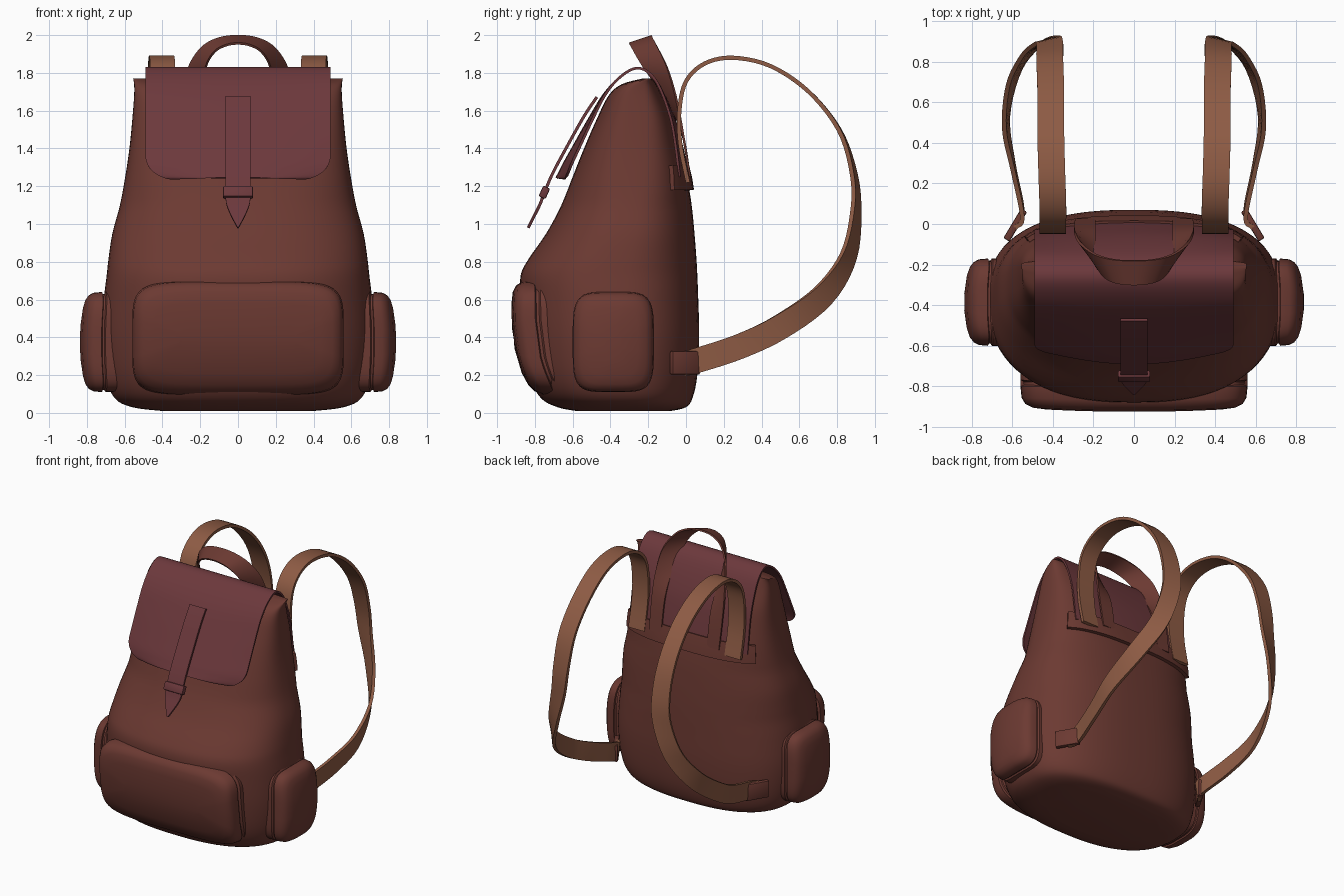
import bpy, bmesh, math
from mathutils import Vector

if "Cube" in bpy.data.objects:
    bpy.data.objects.remove(bpy.data.objects["Cube"])


def material(name, rgb):
    m = bpy.data.materials.new(name)
    m.diffuse_color = (*rgb, 1)
    m.use_nodes = True
    m.node_tree.nodes["Principled BSDF"].inputs["Base Color"].default_value = m.diffuse_color
    return m


BROWN = material("brown_leather", (0.15, 0.042, 0.032))
PLUM = material("plum_leather", (0.15, 0.04, 0.045))
TAN = material("tan_leather", (0.27, 0.105, 0.058))


def smooth(pts, n):
    """Catmull-Rom through points of any dimension, n steps per span."""
    p = [pts[0]] + list(pts) + [pts[-1]]
    out = []
    for i in range(1, len(p) - 2):
        for k in range(n):
            t = k / n
            out.append(tuple(0.5 * (2 * b + (c - a) * t + (2 * a - 5 * b + 4 * c - d) * t * t
                                    + (3 * b - a - 3 * c + d) * t ** 3)
                             for a, b, c, d in zip(*p[i - 1:i + 3])))
    return out + [tuple(pts[-1])]


def finish(ob, mat, angle=35):
    ob.data.materials.append(mat)
    bpy.ops.object.select_all(action='DESELECT')
    ob.select_set(True)
    bpy.context.view_layer.objects.active = ob
    if ob.modifiers:
        bpy.ops.object.convert(target='MESH')
    bpy.ops.object.shade_smooth_by_angle(angle=math.radians(angle))
    return ob


def grid(name, rows, mat, closed=False, thick=0.0):
    """Skin rows of points: closed rings get capped, open rows get thickness."""
    bm = bmesh.new()
    vs = [[bm.verts.new(p) for p in r] for r in rows]
    m = len(rows[0])
    for a, b in zip(vs, vs[1:]):
        for j in range(m if closed else m - 1):
            k = (j + 1) % m
            bm.faces.new((a[j], a[k], b[k], b[j]))
    if closed:
        bm.faces.new(vs[0])
        bm.faces.new(vs[-1])
    bmesh.ops.recalc_face_normals(bm, faces=bm.faces)
    me = bpy.data.meshes.new(name)
    bm.to_mesh(me)
    bm.free()
    ob = bpy.data.objects.new(name, me)
    bpy.context.collection.objects.link(ob)
    if thick:
        s = ob.modifiers.new("thickness", 'SOLIDIFY')
        s.thickness, s.offset = thick, 0
    return finish(ob, mat)


def block(name, loc, size, rot, mat, bevel=0.008):
    bpy.ops.mesh.primitive_cube_add(size=1, location=loc, rotation=rot)
    ob = bpy.context.object
    ob.name = name
    ob.scale = size
    bpy.ops.object.transform_apply(location=False, rotation=False, scale=True)
    b = ob.modifiers.new("bevel", 'BEVEL')
    b.width, b.segments = bevel, 2
    return finish(ob, mat)


def power(v, n):
    return math.copysign(abs(v) ** (2 / n), v)


def oval(a, b, n, count=64):
    return [(a * power(math.cos(t), n), b * power(math.sin(t), n))
            for t in (2 * math.pi * (i + 0.5) / count for i in range(count))]


# main bag: z, half width, front y, back y
BODY = [(0.01, .40, -.58, -.08), (.03, .56, -.68, 0), (.08, .655, -.77, .035), (.2, .70, -.83, .06),
        (.4, .72, -.86, .07), (.6, .71, -.875, .065), (.73, .695, -.875, .06), (.82, .685, -.83, .055),
        (.95, .665, -.74, .045), (1.1, .625, -.66, .03), (1.25, .597, -.60, .005), (1.4, .575, -.54, -.03),
        (1.55, .56, -.475, -.07), (1.68, .55, -.41, -.125), (1.74, .55, -.34, -.155), (1.77, .555, -.23, -.18)]


def body_point(z, w, yf, yb, t):
    n = 2.5 + max(0, z - 1.1) * 2
    yc = yb + (yf - yb) * 0.46
    s = power(math.sin(t), n)
    return (w * power(math.cos(t), n), yc + s * ((yb - yc) if s > 0 else (yc - yf)), z)


grid("bag_body", [[body_point(*st, 2 * math.pi * i / 72) for i in range(72)]
                  for st in smooth(BODY, 4)], BROWN, closed=True)

# band across the back that holds the straps
grid("back_band", [[body_point(z, w, yf, yb, math.radians(35 + 5 * i)) for i in range(23)]
                   for z, w, yf, yb in ((1.18, .62, -.62, .03), (1.245, .61, -.60, .02),
                                        (1.31, .598, -.57, .004))], BROWN, thick=0.025)

# pockets: depth and inset of each ring, with a seam groove
RINGS = [(0, 0), (.45, 0), (.48, .015), (.54, .015), (.57, 0), (.8, .006), (.92, .025),
         (.98, .06), (1, .12), (1, .25)]


def front_pocket_point(u, v, d):
    z = 0.395 + v
    tuck = 0.11 * max(0, (0.55 - z) / 0.45) ** 2.5 + 0.6 * max(0, z - 0.6) ** 2
    return (u, -0.925 + tuck + 0.06 * u * u + (1 - d) * 0.25, z)


def side_pocket_point(u, v, d):
    return (0.62 + d * (0.218 - 0.8 * u * u - 0.5 * v * v), -0.385 + u, 0.375 + v)


grid("front_pocket", [[front_pocket_point(u, v, d) for u, v in oval(.56 - s, .305 - s, 5.5)]
                      for d, s in RINGS], BROWN, closed=True)
for side, tag in ((1, "right"), (-1, "left")):
    rows = [[side_pocket_point(u, v, d) for u, v in oval(.215 - .7 * s, .265 - .7 * s, 4.5)]
            for d, s in RINGS]
    grid(f"side_pocket_{tag}", [[(side * x, y, z) for x, y, z in r] for r in rows], BROWN, closed=True)

# lid: sheet from the back band over the top, with rounded front corners
LID = smooth([(.012, 1.25), (-.02, 1.4), (-.06, 1.55), (-.125, 1.7), (-.19, 1.795), (-.26, 1.825),
              (-.34, 1.785), (-.43, 1.69), (-.51, 1.56), (-.60, 1.40), (-.645, 1.32), (-.665, 1.28),
              (-.678, 1.255), (-.685, 1.243)], 5)
rows = []
for i, (y, z) in enumerate(LID):
    front = y < -0.26
    d = max(0, 1.243 + 0.12 - z) if front else 0
    hw = 0.49 - 0.13 + 0.13 * math.sqrt(max(0, 1 - (d / 0.12) ** 2))
    curl = 0.10 * max(0, 1.75 - z) / 0.5 if front else -0.10 * max(0, 1.75 - z) / 0.5
    rows.append([(hw * k / 10, y + curl * (0.49 * k / 10) ** 2 * 2, z) for k in range(-10, 11)])
grid("lid", rows, PLUM, thick=0.014)

# closing strap with pointed tip, and its keeper loop
TONGUE = [(-.462, 1.672, .066), (-.53, 1.57, .066), (-.62, 1.41, .066), (-.70, 1.26, .066),
          (-.745, 1.15, .066), (-.765, 1.10, .06), (-.795, 1.04, .035), (-.825, .98, .003)]
grid("closing_strap", [[(k * w, y - 0.01, z) for k in (-1, 0, 1)] for y, z, w in smooth(TONGUE, 4)],
     PLUM, thick=0.016)
block("strap_keeper", (0, -.75, 1.167), (.16, .04, .062), (-.42, 0, 0), PLUM)

# carry handle: inner/front edge and outer/back edge of a twisted strap
HALF = [(.19, .02, 1.25, .29, .02, 1.25), (.19, -.025, 1.5, .295, -.02, 1.5),
        (.19, -.12, 1.68, .288, -.055, 1.68), (.17, -.225, 1.83, .26, -.10, 1.83),
        (.125, -.275, 1.91, .19, -.15, 1.935), (.065, -.295, 1.945, .10, -.175, 1.983),
        (0, -.3, 1.955, 0, -.18, 1.995)]
LOOP = HALF + [(-a, b, c, -d, e, f) for a, b, c, d, e, f in HALF[-2::-1]]
grid("carry_handle", [[r[:3], [(a + b) / 2 for a, b in zip(r[:3], r[3:])], r[3:]]
                      for r in smooth(LOOP, 5)], BROWN, thick=0.012)

# shoulder straps: centre x, y, z and twist in degrees
STRAP = [(.40, .01, 1.22, 0), (.40, -.03, 1.42, 0), (.40, -.035, 1.6, 0), (.40, .0, 1.755, 0),
         (.40, .1, 1.85, 0), (.405, .25, 1.88, 0), (.41, .45, 1.835, 0), (.41, .65, 1.70, 0),
         (.415, .81, 1.5, 2), (.415, .885, 1.28, 8), (.43, .9, 1.08, 16), (.50, .86, .83, 35),
         (.59, .725, .62, 62), (.63, .5, .455, 82), (.595, .28, .35, 90), (.55, .05, .275, 90),
         (.585, -.01, .262, 90)]
path = smooth(STRAP, 5)
for side, tag in ((1, "right"), (-1, "left")):
    rows = []
    for i, (x, y, z, a) in enumerate(path):
        p, q = path[max(i - 1, 0)], path[min(i + 1, len(path) - 1)]
        t = Vector((0, q[1] - p[1], q[2] - p[2])).normalized()
        a = math.radians(a)
        w = Vector((math.cos(a), math.sin(a) * t.z, -math.sin(a) * t.y)) * 0.066
        c = Vector((x, y, z))
        rows.append([(side * v.x, v.y, v.z) for v in (c - w, c, c + w)])
    grid(f"shoulder_strap_{tag}", rows, TAN, thick=0.022)
    block(f"strap_anchor_{tag}", (side * .585, -.005, .265), (.035, .17, .125),
          (0, 0, side * .54), BROWN)
